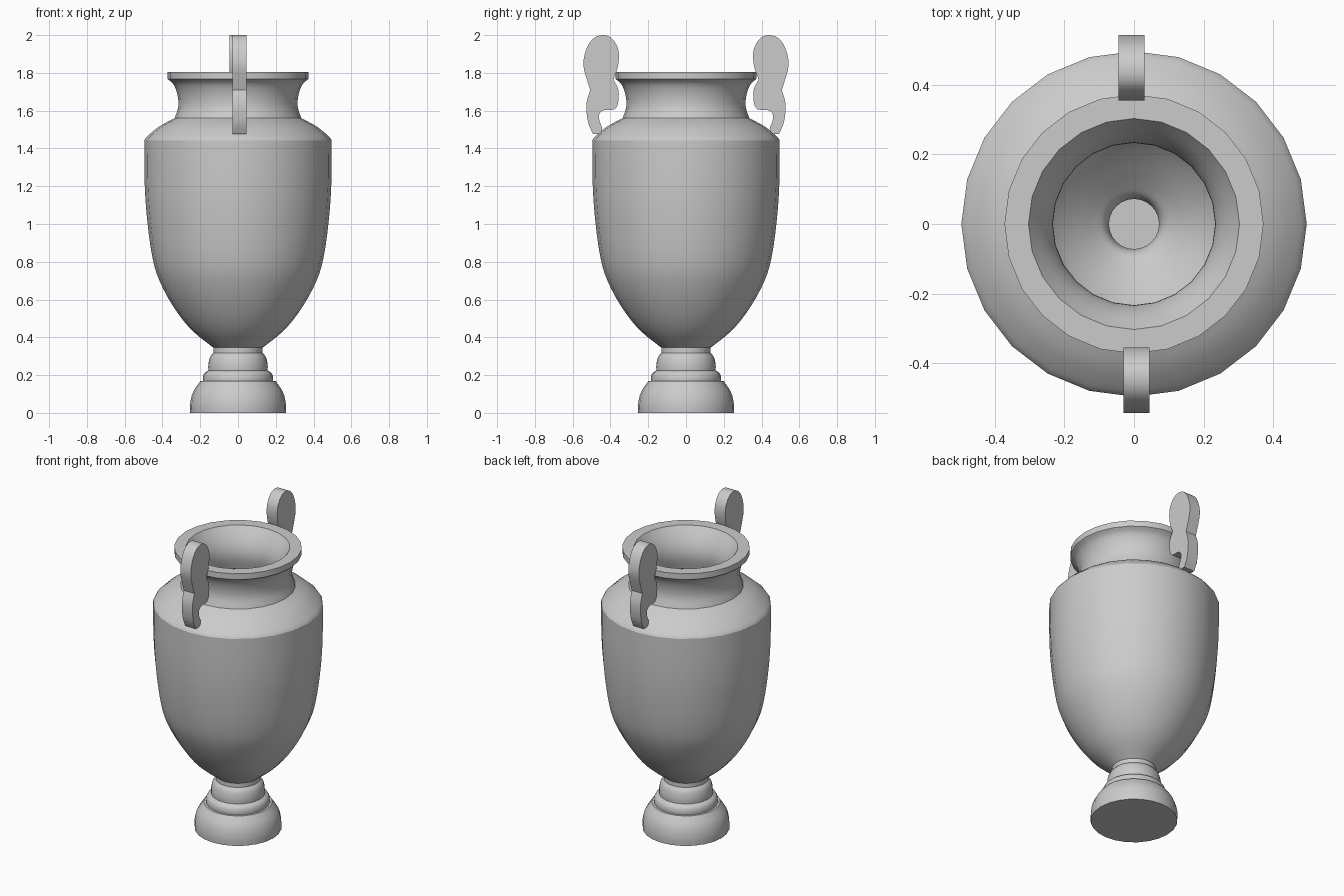
import bpy
import bmesh
import math
from mathutils import Vector

cube = bpy.data.objects.get("Cube")
if cube:
    bpy.data.objects.remove(cube)

SIDES = 24

# One plain grey for the whole urn
stone = bpy.data.materials.new("stone_grey")
stone.use_nodes = True
stone.diffuse_color = (0.6, 0.6, 0.6, 1)
stone.node_tree.nodes["Principled BSDF"].inputs["Base Color"].default_value = (0.6, 0.6, 0.6, 1)


def finish(name, bm, angle):
    bmesh.ops.recalc_face_normals(bm, faces=bm.faces)
    mesh = bpy.data.meshes.new(name)
    bm.to_mesh(mesh)
    bm.free()
    mesh.materials.append(stone)
    obj = bpy.data.objects.new(name, mesh)
    bpy.context.collection.objects.link(obj)
    bpy.ops.object.select_all(action='DESELECT')
    obj.select_set(True)
    bpy.context.view_layer.objects.active = obj
    bpy.ops.object.shade_smooth_by_angle(angle=math.radians(angle))
    return obj


def smooth_path(points, steps=3):
    """Rounded path through the points, with free ends."""
    p = [Vector(q) for q in points]
    p = [2 * p[0] - p[1]] + p + [2 * p[-1] - p[-2]]
    path = []
    for a, b, c, d in zip(p, p[1:], p[2:], p[3:]):
        for i in range(steps):
            t = i / steps
            path.append(b + 0.5 * t * ((c - a) + t * ((2 * a - 5 * b + 4 * c - d)
                        + t * (3 * (b - c) + d - a))))
    return path + [p[-2]]


def lathe(name, sections):
    """Spin profile sections (radius, height); capped at both ends."""
    profile = []
    for section in sections:
        path = smooth_path(section) if len(section) > 2 else [Vector(q) for q in section]
        for q in path:
            if not profile or (q - profile[-1]).length > 1e-4:
                profile.append(q)
    bm = bmesh.new()
    rings = []
    for r, z in profile:
        turn = [math.tau * i / SIDES for i in range(SIDES)]
        rings.append([bm.verts.new((r * math.cos(a), r * math.sin(a), z)) for a in turn])
    for low, high in zip(rings, rings[1:]):
        for i in range(SIDES):
            j = (i + 1) % SIDES
            bm.faces.new((low[i], low[j], high[j], high[i]))
    bm.faces.new(rings[0])
    bm.faces.new(rings[-1])
    return finish(name, bm, 30)


# Urn: foot, bowl, shoulder, neck, rim, then the hollow inside
foot = [(0.253, 0), (0.253, 0.05), (0.238, 0.11), (0.2, 0.168)]
ring = [(0.186, 0.168), (0.186, 0.188), (0.178, 0.21), (0.157, 0.225)]
knob = [(0.157, 0.225), (0.157, 0.255), (0.148, 0.295), (0.13, 0.318)]
stem = [(0.13, 0.318), (0.13, 0.345)]
bowl = [(0.13, 0.345), (0.247, 0.44), (0.342, 0.562), (0.416, 0.70),
        (0.453, 0.822), (0.48, 1.013), (0.494, 1.21), (0.496, 1.443)]
shoulder = [(0.496, 1.443), (0.48, 1.464), (0.416, 1.517), (0.335, 1.56)]
neck = [(0.335, 1.56), (0.316, 1.623), (0.321, 1.687), (0.342, 1.74), (0.372, 1.767)]
rim = [(0.372, 1.804), (0.303, 1.804)]
throat = [(0.303, 1.804), (0.262, 1.74), (0.238, 1.68), (0.234, 1.62), (0.25, 1.55)]
hollow = [(0.25, 1.55), (0.35, 1.48), (0.415, 1.40), (0.413, 1.2), (0.39, 0.95),
          (0.34, 0.73), (0.25, 0.56), (0.13, 0.44), (0.085, 0.40), (0.072, 0.36)]
well = [(0.072, 0.36), (0.072, 0.32)]
lathe("urn", [foot, ring, knob, stem, bowl, shoulder, neck, rim, throat, hollow, well])

# Handles: a flat double-lobed plate at front and back
upper_lobe = [(0.385, 1.765), (0.364, 1.82), (0.355, 1.88), (0.362, 1.935),
              (0.395, 1.985), (0.44, 2.0), (0.487, 1.985), (0.522, 1.94),
              (0.542, 1.87), (0.538, 1.81), (0.507, 1.71)]
lower_lobe = [(0.507, 1.71), (0.524, 1.655), (0.527, 1.6), (0.516, 1.53), (0.492, 1.477)]
hook = [(0.453, 1.478), (0.443, 1.505), (0.458, 1.545), (0.458, 1.585),
        (0.432, 1.603), (0.38, 1.607), (0.36, 1.64), (0.358, 1.71), (0.385, 1.765)]
outline = smooth_path(upper_lobe) + smooth_path(lower_lobe)[1:] + smooth_path(hook)[:-1]

for name, side in (("front_handle", -1), ("back_handle", 1)):
    bm = bmesh.new()
    # The plates sit slightly off centre, in opposite directions
    plate = bm.faces.new([bm.verts.new((side * -0.045, side * r, z)) for r, z in outline])
    pushed = bmesh.ops.extrude_face_region(bm, geom=[plate])
    moved = [v for v in pushed["geom"] if isinstance(v, bmesh.types.BMVert)]
    bmesh.ops.translate(bm, verts=moved, vec=(side * 0.075, 0, 0))
    finish(name, bm, 30)
